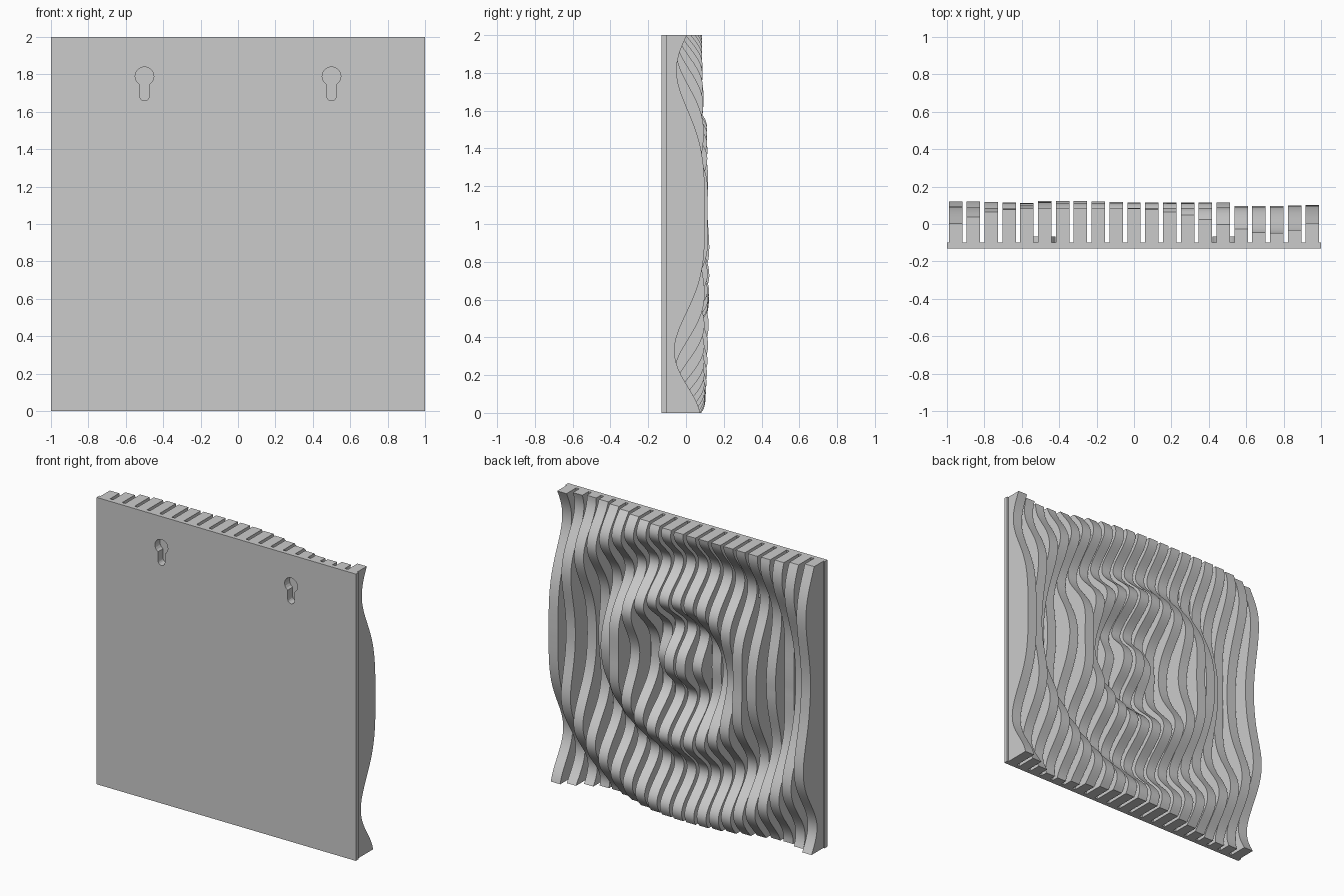
import bpy, bmesh, math

cube = bpy.data.objects.get("Cube")
if cube:
    bpy.data.objects.remove(cube, do_unlink=True)

grey = bpy.data.materials.new("plain grey")
grey.use_nodes = True
colour = (0.6, 0.6, 0.6, 1)
grey.diffuse_color = colour
grey.node_tree.nodes["Principled BSDF"].inputs["Base Color"].default_value = colour

PLATE_FRONT, PLATE_BACK = -0.13, -0.10
SLATS, PITCH, SLAT_WIDTH = 21, 0.0954, 0.072
STEPS = 80


def add_prism(bm, profile, offset):
    """Extrude a closed profile along an offset into a solid."""
    face = bm.faces.new([bm.verts.new(p) for p in profile])
    result = bmesh.ops.extrude_face_region(bm, geom=[face], use_keep_orig=True)
    moved = [g for g in result["geom"] if isinstance(g, bmesh.types.BMVert)]
    bmesh.ops.translate(bm, verts=moved, vec=offset)


def make_object(name, bm):
    bmesh.ops.recalc_face_normals(bm, faces=bm.faces)
    mesh = bpy.data.meshes.new(name)
    bm.to_mesh(mesh)
    bm.free()
    mesh.materials.append(grey)
    obj = bpy.data.objects.new(name, mesh)
    bpy.context.collection.objects.link(obj)
    return obj


def ripple(x, z):
    """Depth of the wavy surface: slightly warped rings around a centre."""
    dx, dz = x - 0.05, z - 1.06
    upper, lower = max(0, dz) / 0.94, max(0, -dz) / 1.06
    dist = math.hypot(dx, dz)
    warp = 0.08 * math.cos(2.8 * (x - 0.15)) * upper + 0.02 * dx * dz
    radius = 0.9 * dist + 0.1 * dx + warp
    mean = 0.026 - 0.006 * x - 0.01 * upper ** 2 - (0.004 + 0.006 * x) * lower
    swell = 0.055 * max(0, -x) * lower * (1 - lower)
    height = 0.106 - 0.027 * dist - 0.013 * upper
    dimple = 0.07 * math.exp(-(dist / 0.09) ** 2)
    return mean + swell + height * math.cos(math.tau * radius / 0.45) - dimple


def add_slat(bm, x):
    """Strip of four-cornered sections, one for each height step."""
    left, right = x - SLAT_WIDTH / 2, x + SLAT_WIDTH / 2
    sections = []
    for k in range(STEPS + 1):
        z = 2 * k / STEPS
        y = ripple(x, z)
        corners = ((left, PLATE_BACK), (right, PLATE_BACK), (right, y), (left, y))
        sections.append([bm.verts.new((*c, z)) for c in corners])
    for low, high in zip(sections, sections[1:]):
        for a in range(4):
            b = (a + 1) % 4
            bm.faces.new((low[a], low[b], high[b], high[a]))
    bm.faces.new(sections[0])
    bm.faces.new(sections[-1])


def keyhole(x, y, grow=0):
    """Round head with a narrower round-ended slot below."""
    head, slot, top, low = 0.05 + grow, 0.026 + grow, 1.79, 1.685
    a = math.asin(slot / head)
    points = []
    for i in range(17):
        t = -math.pi / 2 + a + (math.tau - 2 * a) * i / 16
        points.append((x + head * math.cos(t), y, top + head * math.sin(t)))
    for i in range(9):
        t = math.pi + math.pi * i / 8
        points.append((x + slot * math.cos(t), y, low + slot * math.sin(t)))
    return points


# Backing plate
bm = bmesh.new()
add_prism(bm, [(-1, PLATE_FRONT, 0), (1, PLATE_FRONT, 0),
               (1, PLATE_FRONT, 2), (-1, PLATE_FRONT, 2)],
          (0, PLATE_BACK - PLATE_FRONT, 0))
plate = make_object("backing_plate", bm)

# Rippled slats
slats = []
for i in range(SLATS):
    bm = bmesh.new()
    add_slat(bm, (i - (SLATS - 1) / 2) * PITCH)
    slats.append(make_object(f"slat_{i + 1}", bm))

# Hanging pockets and the keyholes cut into them
housing, cut = bmesh.new(), bmesh.new()
for x in (-0.5, 0.5):
    add_prism(housing, keyhole(x, PLATE_BACK, 0.03), (0, 0.033, 0))
    add_prism(cut, keyhole(x, PLATE_FRONT - 0.05), (0, 0.105, 0))
pockets = make_object("hanging_pockets", housing)
cutter = make_object("keyhole_cutter", cut)
cutter.hide_render = True
cutter.hide_viewport = True
cutter.display_type = 'WIRE'

# Smooth the waves, keep the cut edges sharp
bpy.ops.object.select_all(action='DESELECT')
for obj in slats + [pockets]:
    obj.select_set(True)
bpy.context.view_layer.objects.active = slats[0]
bpy.ops.object.shade_smooth_by_angle(angle=math.radians(30))

near = [s for i, s in enumerate(slats)
        if abs(abs((i - (SLATS - 1) / 2) * PITCH) - 0.5) < 0.12]
for obj in [plate, pockets] + near:
    mod = obj.modifiers.new("keyholes", 'BOOLEAN')
    mod.operation = 'DIFFERENCE'
    mod.solver = 'EXACT'
    mod.object = cutter
